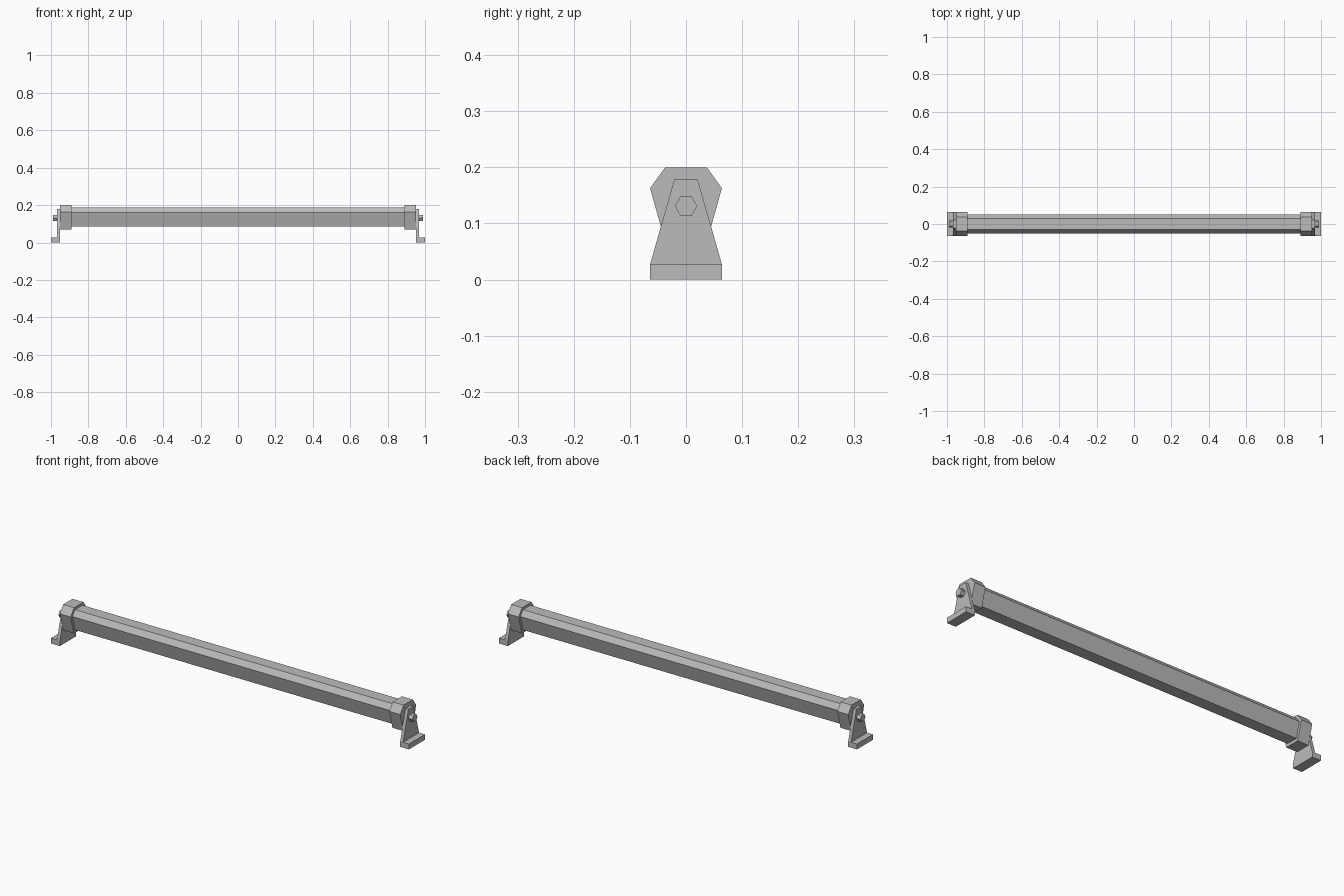
import bpy
import bmesh

cube = bpy.data.objects.get("Cube")
if cube:
    bpy.data.objects.remove(cube, do_unlink=True)

GREY = (0.5, 0.5, 0.5, 1.0)
metal = bpy.data.materials.new("plain grey")
metal.use_nodes = True
metal.diffuse_color = GREY
metal.node_tree.nodes["Principled BSDF"].inputs["Base Color"].default_value = GREY


def extrude_profile(name, half, x0, x1):
    """Extrude a y-symmetric profile, given as (half width, z) points, along x."""
    points = half + [(-y, z) for y, z in reversed(half) if y > 0]
    bm = bmesh.new()
    face = bm.faces.new([bm.verts.new((x0, y, z)) for y, z in points])
    grown = bmesh.ops.extrude_face_region(bm, geom=[face])["geom"]
    verts = [v for v in grown if isinstance(v, bmesh.types.BMVert)]
    bmesh.ops.translate(bm, verts=verts, vec=(x1 - x0, 0, 0))
    bmesh.ops.recalc_face_normals(bm, faces=bm.faces)
    mesh = bpy.data.meshes.new(name)
    bm.to_mesh(mesh)
    bm.free()
    mesh.materials.append(metal)
    obj = bpy.data.objects.new(name, mesh)
    bpy.context.collection.objects.link(obj)
    return obj


# Long six-sided bar
bar = [(0.03, 0.085), (0.05, 0.16), (0.03, 0.187)]
extrude_profile("bar", bar, -0.9, 0.9)

# End fittings, the same on both sides
cap = [(0.038, 0.07), (0.064, 0.163), (0.037, 0.2)]
plate = [(0.064, 0), (0.064, 0.027), (0.021, 0.178)]
foot = [(0.064, 0), (0.064, 0.027)]
bolt = [(0.01, 0.114), (0.02, 0.131), (0.01, 0.148)]

for side, s in (("left", 1), ("right", -1)):
    extrude_profile(side + "_end_cap", cap, s * 0.89, s * 0.951)
    extrude_profile(side + "_bracket_plate", plate, s * 0.951, s * 0.967)
    extrude_profile(side + "_bracket_foot", foot, s * 0.967, s * 1.0)
    extrude_profile(side + "_bolt_head", bolt, s * 0.967, s * 0.989)
